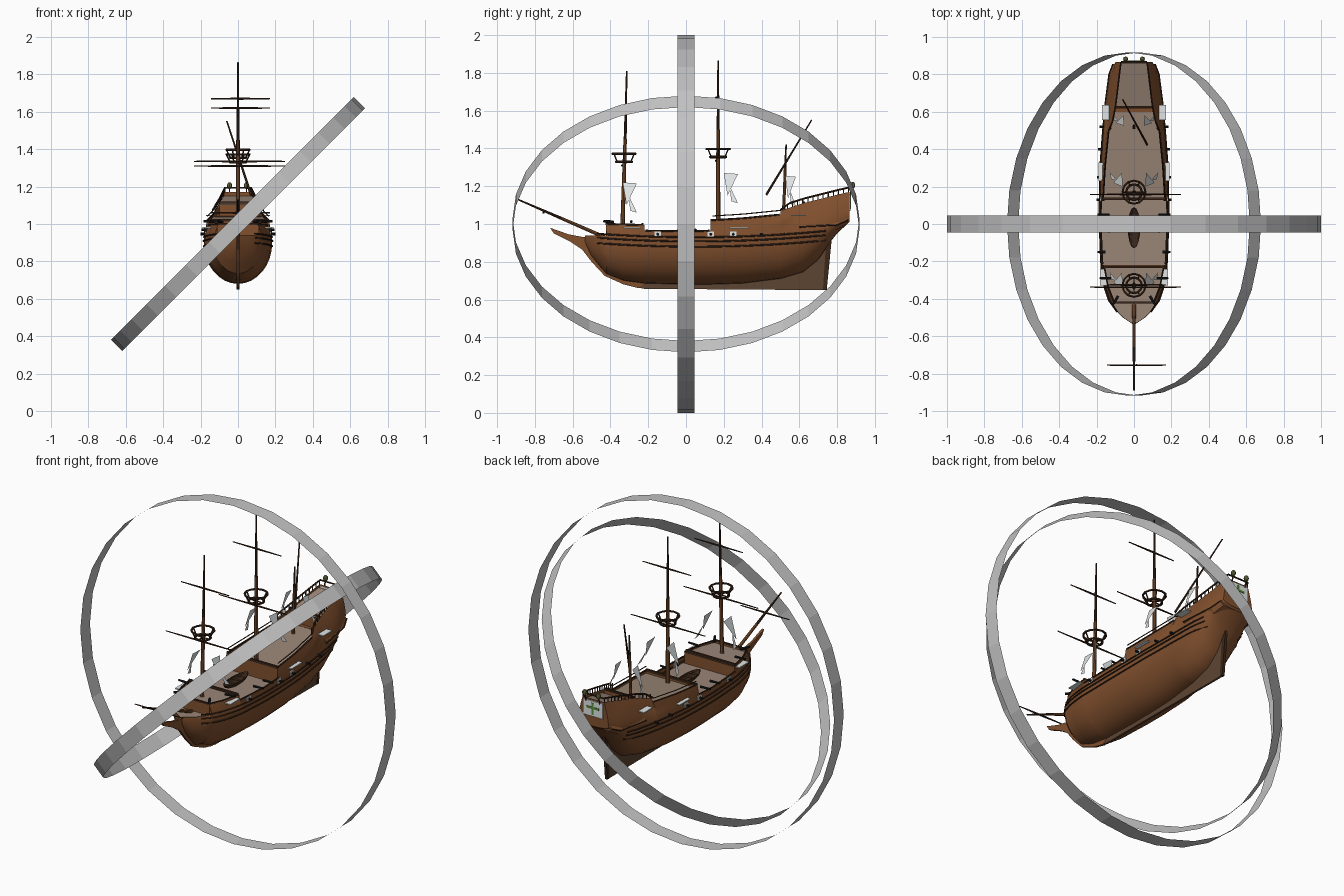
import bpy, bmesh, math
from mathutils import Vector, Matrix

if "Cube" in bpy.data.objects:
    bpy.data.objects.remove(bpy.data.objects["Cube"])

def mat(name, r, g, b):
    m = bpy.data.materials.new(name)
    m.diffuse_color = (r, g, b, 1)
    m.use_nodes = True
    m.node_tree.nodes["Principled BSDF"].inputs["Base Color"].default_value = m.diffuse_color
    return m

WOOD = mat("hull_brown", .22, .08, .027)
DARK = mat("dark_wood", .045, .02, .01)
KEEL = mat("keel_brown", .11, .06, .032)
DECK = mat("deck_beige", .32, .235, .18)
STEEL = mat("ring_grey", .55, .55, .55)
WHITE = mat("pale_canvas", .75, .78, .78)
BLACK = mat("iron_black", .01, .01, .01)
OLIVE = mat("lantern_olive", .14, .15, .05)
GREEN = mat("emblem_green", .10, .28, .04)

def finish(name, bm, m, smooth=False):
    me = bpy.data.meshes.new(name)
    bmesh.ops.recalc_face_normals(bm, faces=bm.faces)
    bm.to_mesh(me)
    bm.free()
    ob = bpy.data.objects.new(name, me)
    bpy.context.collection.objects.link(ob)
    me.materials.append(m)
    if smooth:
        bpy.ops.object.select_all(action='DESELECT')
        ob.select_set(True)
        bpy.context.view_layer.objects.active = ob
        bpy.ops.object.shade_smooth_by_angle(angle=math.radians(40))
    return ob

def rods(name, segs, m, n=6):
    """Tapered rods: (start, end, radius, end radius)."""
    bm = bmesh.new()
    for p, q, r1, r2 in segs:
        p, q = Vector(p), Vector(q)
        d = q - p
        M = Matrix.Translation((p + q) / 2) @ d.to_track_quat('Z', 'Y').to_matrix().to_4x4()
        bmesh.ops.create_cone(bm, cap_ends=True, segments=n, radius1=r1, radius2=r2, depth=d.length, matrix=M)
    return finish(name, bm, m, n > 6)

def path(pts, r):
    return [(a, b, r, r) for a, b in zip(pts, pts[1:])]

def boxes(name, items, m):
    bm = bmesh.new()
    for c, s in items:
        bmesh.ops.create_cube(bm, size=1, matrix=Matrix.Translation(c) @ Matrix.Diagonal((*s, 1)))
    return finish(name, bm, m)

def plate(name, yz, t, m):
    """Side profile (y, z) extruded to thickness t across x."""
    bm = bmesh.new()
    f = bm.faces.new([bm.verts.new((-t / 2, y, z)) for y, z in yz])
    ex = bmesh.ops.extrude_face_region(bm, geom=[f])
    bmesh.ops.translate(bm, vec=(t, 0, 0), verts=[v for v in ex['geom'] if isinstance(v, bmesh.types.BMVert)])
    return finish(name, bm, m)

# Two thin ring bands
for name, r, w, rot in (("upright_ring", 1, .09, Matrix.Rotation(math.pi / 2, 4, 'X')),
                        ("tilted_ring", .918, .085, Matrix.Rotation(-math.pi / 4, 4, 'Y'))):
    bm = bmesh.new()
    bmesh.ops.create_cone(bm, cap_ends=False, segments=32, radius1=r, radius2=r, depth=w,
                          matrix=Matrix.Translation((0, 0, 1)) @ rot)
    finish(name, bm, STEEL)

# Hull stations: y, keel z, half width, z of widest point, top z, top half width
ST = [(-.535, .90, .008, .93, .94, .008), (-.50, .83, .06, .93, .94, .06), (-.46, .78, .10, .92, .94, .095),
      (-.421, .735, .13, .91, .94, .12), (-.42, .735, .13, .91, 1.0, .105), (-.33, .70, .16, .90, .998, .14),
      (-.221, .685, .175, .90, .995, .16), (-.22, .685, .175, .90, .965, .168), (0, .68, .183, .90, .96, .178),
      (.129, .68, .183, .90, .965, .176), (.13, .68, .183, .90, 1.02, .165), (.30, .685, .18, .91, 1.03, .155),
      (.50, .71, .165, .93, 1.05, .135), (.501, .71, .165, .93, 1.07, .125), (.62, .745, .155, .96, 1.11, .10),
      (.70, .81, .145, .98, 1.13, .09), (.76, .90, .135, 1.0, 1.145, .083), (.80, .95, .125, 1.0, 1.155, .078),
      (.865, 1.01, .10, 1.03, 1.17, .07)]

def station(y):
    for a, b in zip(ST, ST[1:]):
        if y <= b[0]:
            t = max(0, (y - a[0]) / (b[0] - a[0]))
            return [p + (q - p) * t for p, q in zip(a, b)]
    return ST[-1]

def hull_x(y, z):
    _, zk, w, zm, zt, wt = station(y)
    if z < zm:
        return w * math.sqrt(max(0, 1 - ((zm - z) / (zm - zk)) ** 2))
    return w + (wt - w) * min(1, (z - zm) / (zt - zm)) ** 1.5

bm = bmesh.new()
rows = []
for y, zk, w, zm, zt, wt in ST:
    half = [(w * math.sin(a), zm - (zm - zk) * math.cos(a)) for a in (i * math.pi / 16 for i in range(9))]
    half += [(w + (wt - w) * (i / 4) ** 1.5, zm + (zt - zm) * i / 4) for i in range(1, 5)]
    rows.append([bm.verts.new((-x, y, z)) for x, z in half[:0:-1]] + [bm.verts.new((x, y, z)) for x, z in half])
for a, b in zip(rows, rows[1:]):
    for i in range(len(a) - 1):
        bm.faces.new((a[i], a[i + 1], b[i + 1], b[i]))
bm.faces.new(rows[-1])
finish("hull", bm, WOOD, True)

# Decks, each a strip fitted inside the hull, with bulkheads at the steps
def deck(name, y0, y1, z0, z1, n=8):
    bm = bmesh.new()
    prev = None
    for i in range(n + 1):
        y, z = y0 + (y1 - y0) * i / n, z0 + (z1 - z0) * i / n
        x = hull_x(y, z) - .002
        cur = [bm.verts.new((-x, y, z)), bm.verts.new((x, y, z))]
        if prev:
            bm.faces.new((prev[0], prev[1], cur[1], cur[0]))
        prev = cur
    finish(name, bm, DECK)

deck("bow_deck", -.53, -.42, .932, .932)
deck("forecastle_deck", -.42, -.222, .985, .985)
deck("waist_deck", -.22, .13, .925, .925)
deck("quarter_deck", .131, .62, 1.0, 1.04)
deck("poop_deck", .62, .86, 1.085, 1.15)
boxes("bulkheads", [((0, -.421, .965), (.22, .006, .065)), ((0, -.222, .955), (.325, .006, .07)),
                    ((0, .133, .97), (.335, .006, .095)), ((0, .62, 1.06), (.20, .006, .09))], WOOD)
boxes("deck_beams", [((0, -.23, .998), (.32, .012, .012)), ((0, .135, 1.02), (.33, .012, .014)),
                     ((0, -.42, 1.0), (.2, .01, .01)), ((0, .625, 1.115), (.2, .01, .01))], DARK)

# Beak, keel and rudder
plate("beak", [(-.72, .98), (-.70, .95), (-.61, .905), (-.55, .865), (-.50, .80), (-.43, .725), (-.33, .68),
               (-.25, .66), (-.2, .70), (-.4, .80), (-.48, .93), (-.55, .932), (-.62, .945)], .014, WOOD)
plate("keel", [(-.3, .672), (-.22, .657), (.73, .65), (.75, .93), (.65, .85), (.4, .72), (-.2, .70)], .012, KEEL)
plate("rudder", [(.725, .65), (.745, .65), (.775, .955), (.745, .955)], .016, DARK)

# Stern gallery with dark mouldings
bm = bmesh.new()
g = [[bm.verts.new((x * s, y, z)) for s, x, z in ((-1, w - .02, z0), (1, w - .02, z0), (1, w, zm), (1, w - .035, z1),
                                                 (-1, w - .035, z1), (-1, w, zm))]
     for y, w, z0, zm, z1 in ((.60, .158, .965, .985, 1.04), (.80, .132, .97, .995, 1.062), (.855, .112, 1.0, 1.02, 1.062))]
for a, b in zip(g, g[1:]):
    for i in range(6):
        bm.faces.new((a[i], a[(i + 1) % 6], b[(i + 1) % 6], b[i]))
bm.faces.new(g[0])
bm.faces.new(g[-1])
finish("stern_gallery", bm, WOOD)

# Wales and rails along both sides
trim, rail = [], []
def side_line(y0, y1, zf, s, r, out=.002, n=20):
    ys = [y0 + (y1 - y0) * i / n for i in range(n + 1)]
    return path([(s * (hull_x(y, zf(y)) + out), y, zf(y)) for y in ys], r)
top = lambda y: station(y)[4]
for s in (-1, 1):
    for z0 in (.880, .908, .93):
        trim += side_line(-.47, .74, lambda y: z0 + .07 * (y - .05) ** 2, s, .0045)
    for a, b in ((-.415, -.225), (-.215, .125), (.135, .495)):
        trim += side_line(a, b, top, s, .005, 0, 8)
    trim += [((s * .16, .6, .985), (s * .134, .8, .995), .004, .004), ((s * .134, .8, .995), (s * .113, .855, 1.02), .004, .004)]
    rail += side_line(.14, .5, lambda y: top(y) + .022, s, .003, 0, 8)
    rail += side_line(.50, .865, lambda y: top(y) + .024, s, .005, 0, 8)
    for i in range(14):
        y = .51 + i * .027
        x, z = s * station(y)[5], top(y)
        rail.append(((x, y, z), (x, y, z + .024), .003, .003))
rail.append(((-.07, .868, 1.194), (.07, .868, 1.194), .005, .005))
rods("wales", trim, DARK)
rods("rails", rail, DARK)

# Transom panel, emblem and stern lanterns
boxes("transom_panel", [((0, .868, 1.115), (.13, .006, .09))], WHITE)
boxes("transom_emblem", [((0, .872, 1.115), (.012, .004, .07)), ((0, .872, 1.12), (.08, .004, .012))], GREEN)
bm = bmesh.new()
for s in (-1, 1):
    bmesh.ops.create_uvsphere(bm, u_segments=8, v_segments=6, radius=.014,
                              matrix=Matrix.Translation((s * .045, .882, 1.205)) @ Matrix.Diagonal((1, 1, 1.3, 1)))
finish("lanterns", bm, OLIVE)
rods("lantern_posts", [((s * .045, .868, 1.15), (s * .045, .882, 1.195), .004, .004) for s in (-1, 1)], DARK)

# Masts, bowsprit and yards
rods("masts", [((0, -.338, .93), (0, -.322, 1.45), .012, .009), ((0, .17, .93), (0, .17, 1.5), .013, .009),
               ((0, .515, 1.0), (0, .525, 1.3), .009, .007), ((0, -.43, .93), (0, -.66, 1.03), .010, .008)], WOOD, 8)
rods("topmasts", [((0, -.322, 1.45), (0, -.314, 1.81), .008, .004), ((0, .17, 1.5), (0, .17, 1.865), .008, .004),
                  ((0, .525, 1.3), (0, .53, 1.42), .006, .004), ((0, -.66, 1.03), (0, -.89, 1.13), .008, .004)], DARK, 8)
yards = []
for y, z, a, b in ((-.338, 1.31, -.235, .25), (.158, 1.335, -.235, .25), (-.325, 1.62, -.145, .17),
                   (.16, 1.67, -.145, .17), (-.755, 1.06, -.145, .17)):
    m = (a + b) / 2
    yards += [((m, y, z), (a, y, z), .006, .003), ((m, y, z), (b, y, z), .006, .003)]
yards.append(((.07, .425, 1.155), (-.06, .665, 1.55), .007, .004))
rods("yards", yards, DARK)

# Crow's nests
nest = []
for y, z in ((-.328, 1.33), (.17, 1.355)):
    ring = lambda r, h: [(r * math.cos(i * math.pi / 6), y + r * math.sin(i * math.pi / 6), h) for i in range(13)]
    lo, hi = ring(.042, z), ring(.062, z + .042)
    nest += path(lo, .007) + path(hi, .006)
    nest += [(lo[i], hi[i], .004, .004) for i in range(0, 12, 2)]
    nest += [(lo[i], lo[i + 6], .004, .004) for i in (0, 3)]
rods("crows_nests", nest, DARK)

# Shroud canvas scraps and the side channels below them
bm = bmesh.new()
for y0, dz, bx, k in ((-.335, 0, .16, 1), (.20, .05, .16, 1), (.525, .035, .14, .75)):
    for s in (-1, 1):
        for tri in (((0, 1.22), (.075, 1.215), (.02, 1.10)), ((.03, 1.155), (.075, 1.06), (.04, 1.07))):
            bm.faces.new([bm.verts.new((s * bx * (1.37 - z) / .39, y0 + y * k, z + dz)) for y, z in tri])
finish("shrouds", bm, WHITE)
boxes("channels", [((s * x, y, z), (.036, l, .006)) for s in (-1, 1)
                   for x, y, z, l in ((.163, -.285, .98, .09), (.172, .28, .98, .10), (.152, .595, 1.045, .08))], WHITE)

# Gun ports and cannons
ports, guns = [], []
for s in (-1, 1):
    for y in (-.15, .13, .25, .40, .52):
        x = hull_x(y, .945)
        if y < .3:
            ports.append(((s * x, y, .945), (.008, .034, .03)))
        guns.append(((s * (x - .02), y, .945), (s * (x + .022), y, .947), .009, .007))
    for y in (-.04, .05):
        guns.append(((s * .13, y, .967), (s * .195, y, .97), .008, .006))
    guns.append(((s * .085, -.385, 1.01), (s * .115, -.435, 1.015), .009, .007))
    guns.append(((s * .12, -.29, 1.012), (s * .185, -.29, 1.015), .008, .006))
boxes("gun_ports", ports, WHITE)
rods("cannons", guns, BLACK)

# Ship's boat on the waist deck
bm = bmesh.new()
bmesh.ops.create_uvsphere(bm, u_segments=16, v_segments=8, radius=1,
                          matrix=Matrix.Translation((0, -.02, .968)) @ Matrix.Diagonal((.033, .11, .038, 1)))
bmesh.ops.delete(bm, geom=[v for v in bm.verts if v.co.z > .969], context='VERTS')
finish("small_boat", bm, DARK)
boxes("boat_seats", [((0, y, .964), (.05, .012, .004)) for y in (-.07, -.02, .03)], KEEL)
